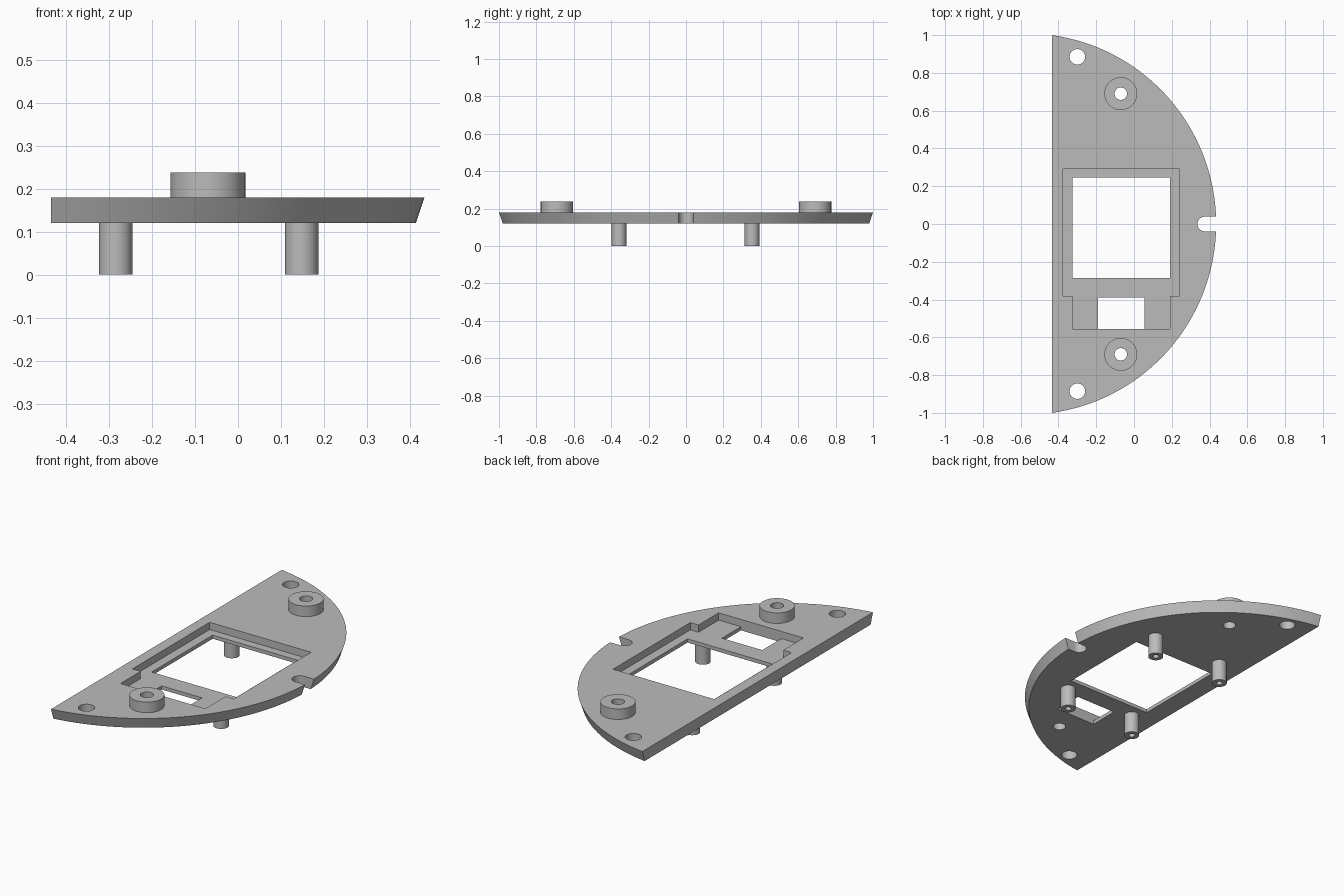
import bpy, bmesh, math
from mathutils import Vector

cube = bpy.data.objects.get("Cube")
if cube:
    bpy.data.objects.remove(cube, do_unlink=True)

grey = bpy.data.materials.new("matte grey")
grey.use_nodes = True
GREY = (0.5, 0.5, 0.5, 1)
grey.diffuse_color = GREY
grey.node_tree.nodes["Principled BSDF"].inputs["Base Color"].default_value = GREY

BOTTOM, TOP, FLOOR = 0.12, 0.18, 0.14
LOW, HIGH = 0.0, 0.4            # reach of through cutters
BACK, RIM = -0.435, 0.435       # straight edge and arc apex


def finish(name, bm):
    bmesh.ops.remove_doubles(bm, verts=bm.verts, dist=1e-5)
    bmesh.ops.recalc_face_normals(bm, faces=bm.faces)
    mesh = bpy.data.meshes.new(name)
    bm.to_mesh(mesh)
    bm.free()
    obj = bpy.data.objects.new(name, mesh)
    bpy.context.collection.objects.link(obj)
    mesh.materials.append(grey)
    return obj


def loft(name, lower, upper, z0, z1):
    """Closed solid between two outlines with equal point counts."""
    bm = bmesh.new()
    a = [bm.verts.new((x, y, z0)) for x, y in lower]
    b = [bm.verts.new((x, y, z1)) for x, y in upper]
    bm.faces.new(a[::-1])
    bm.faces.new(b)
    for i in range(len(a)):
        j = (i + 1) % len(a)
        bm.faces.new((a[i], a[j], b[j], b[i]))
    return finish(name, bm)


def prism(name, outline, z0=LOW, z1=HIGH):
    return loft(name, outline, outline, z0, z1)


def rect(x0, x1, y0, y1):
    return [(x0, y0), (x1, y0), (x1, y1), (x0, y1)]


def arc(cx, cy, r, start, end, n):
    return [(cx + r * math.cos(start + (end - start) * i / n),
             cy + r * math.sin(start + (end - start) * i / n)) for i in range(n + 1)]


def circle(cx, cy, r):
    return arc(cx, cy, r, 0, math.tau, 48)[:-1]


def lathe(name, profile, x, y):
    """Spin a closed (radius, z) profile about a vertical axis."""
    bm = bmesh.new()
    verts = [bm.verts.new((x + r, y, z)) for r, z in profile]
    edges = [bm.edges.new((verts[i - 1], v)) for i, v in enumerate(verts)
             if profile[i - 1][0] + profile[i][0] > 0]
    bmesh.ops.spin(bm, geom=verts + edges, cent=Vector((x, y, 0)), axis=(0, 0, 1),
                   angle=math.tau, steps=48)
    return finish(name, bm)


def cut(target, cutter):
    mod = target.modifiers.new("cut", "BOOLEAN")
    mod.operation = "DIFFERENCE"
    mod.solver = "EXACT"
    mod.object = cutter
    bpy.context.view_layer.objects.active = target
    bpy.ops.object.modifier_apply(modifier=mod.name)
    bpy.data.objects.remove(cutter, do_unlink=True)


# Base plate: circular segment whose curved rim tapers inward below
sagitta = RIM - BACK
radius = (1 + sagitta ** 2) / (2 * sagitta)
centre = RIM - radius


def segment(r):
    a = math.acos((BACK - centre) / r)
    return arc(centre, 0, r, -a, a, 96)


plate = loft("base_plate", segment(radius - 0.02), segment(radius), BOTTOM, TOP)

# Stepped recess, display window and connector opening
recess = [(-0.325, -0.555), (0.19, -0.555), (0.19, -0.38), (0.24, -0.38),
          (0.24, 0.29), (-0.375, 0.29), (-0.375, -0.38), (-0.325, -0.38)]
cut(plate, prism("recess_cutter", recess, FLOOR))
cut(plate, prism("window_cutter", rect(-0.325, 0.19, -0.285, 0.245)))
cut(plate, prism("opening_cutter", rect(-0.19, 0.055, -0.555, -0.39)))

# Rounded notch in the rim
notch = arc(0.375, 0, 0.039, math.pi / 2, 1.5 * math.pi, 24) + [(0.6, -0.039), (0.6, 0.039)]
cut(plate, prism("notch_cutter", notch))

# Corner holes, and raised bosses with bores through the plate
parts = [plate]
for side, label in ((-1, "front"), (1, "back")):
    cut(plate, prism("hole_cutter", circle(-0.3, side * 0.885, 0.041)))
    cut(plate, prism("bore_cutter", circle(-0.07, side * 0.69, 0.033)))
    parts.append(lathe(label + "_boss", [(0.033, TOP), (0.087, TOP),
                       (0.087, 0.238), (0.033, 0.238)], -0.07, side * 0.69))

# Four standoffs underneath, each with a blind screw hole
for y, label in ((-0.358, "front"), (0.353, "back")):
    for x, hand in ((-0.285, "right"), (0.148, "left")):
        parts.append(lathe(f"{label}_{hand}_standoff",
                           [(0, BOTTOM), (0.039, BOTTOM), (0.039, 0), (0.016, 0),
                            (0.016, 0.1), (0, 0.1)], x, y))

bpy.ops.object.select_all(action="DESELECT")
for part in parts:
    part.select_set(True)
bpy.context.view_layer.objects.active = plate
bpy.ops.object.shade_smooth_by_angle(angle=math.radians(30))
